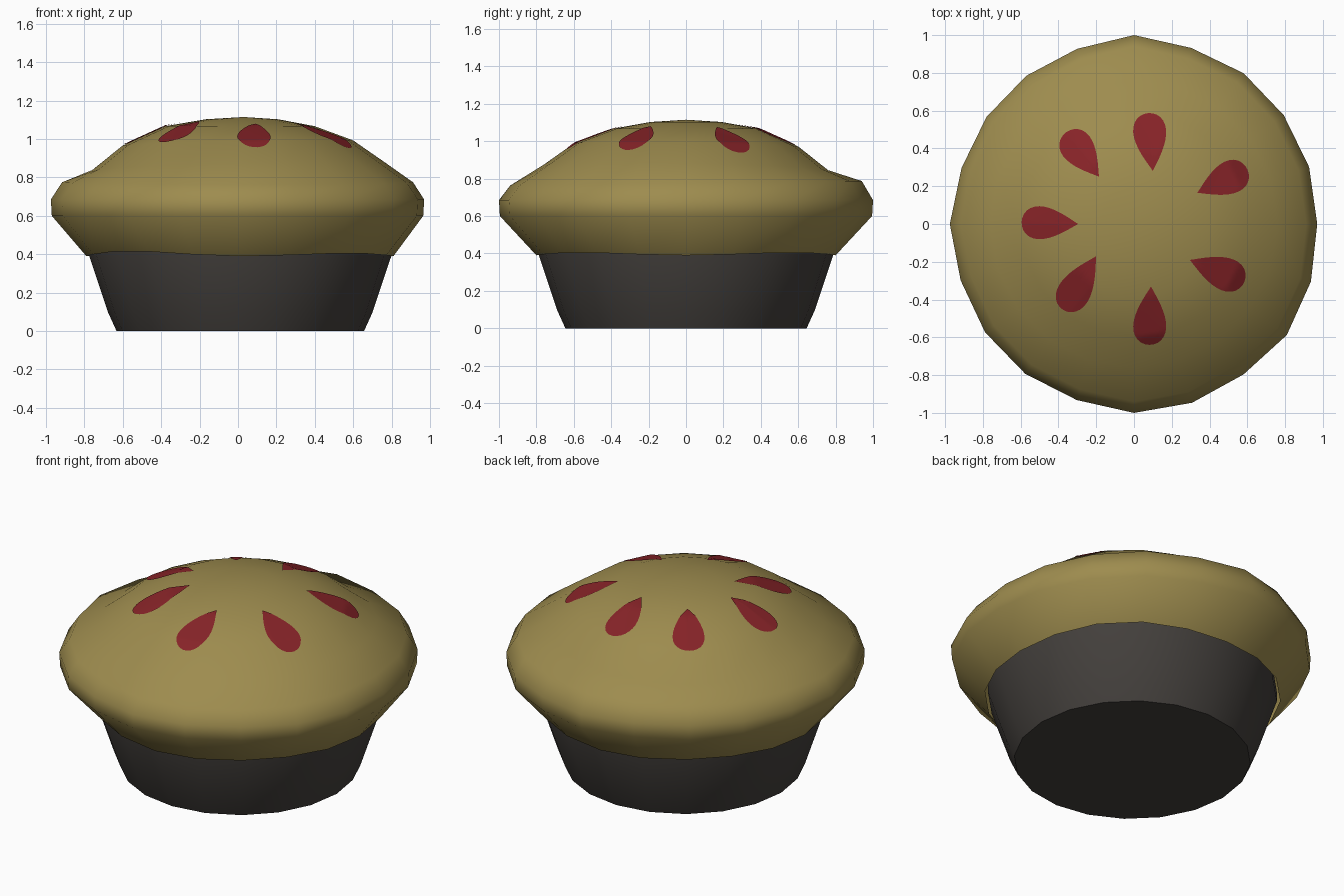
import bpy, bmesh, math
from mathutils import Vector
from mathutils.bvhtree import BVHTree

if "Cube" in bpy.data.objects:
    bpy.data.objects.remove(bpy.data.objects["Cube"])

N = 20


def material(name, rgb):
    m = bpy.data.materials.new(name)
    m.diffuse_color = (*rgb, 1)
    m.use_nodes = True
    m.node_tree.nodes["Principled BSDF"].inputs["Base Color"].default_value = m.diffuse_color
    return m


crust_mat = material("baked_crust", (0.34, 0.262, 0.077))
tin_mat = material("dark_tin", (0.056, 0.050, 0.045))
fruit_mat = material("red_filling", (0.24, 0.017, 0.021))


def make_object(name, verts, faces, mat, angle=180):
    me = bpy.data.meshes.new(name)
    me.from_pydata(verts, [], faces)
    bm = bmesh.new()
    bm.from_mesh(me)
    bmesh.ops.remove_doubles(bm, verts=bm.verts, dist=1e-5)
    bm.to_mesh(me)
    bm.free()
    me.materials.append(mat)
    ob = bpy.data.objects.new(name, me)
    bpy.context.collection.objects.link(ob)
    bpy.ops.object.select_all(action='DESELECT')
    ob.select_set(True)
    bpy.context.view_layer.objects.active = ob
    bpy.ops.object.shade_smooth_by_angle(angle=math.radians(angle))
    return ob


def bridge(rings, n):
    """Quads between consecutive rings of n points."""
    return [(r * n + i, r * n + (i + 1) % n, (r + 1) * n + (i + 1) % n, (r + 1) * n + i)
            for r in range(rings - 1) for i in range(n)]


def angles(n):
    return [2 * math.pi * i / n for i in range(n)]


# Tin: tapered cup with a flat base, its open top hidden in the crust
profile = [(0.645, 0), (0.688, 0.095), (0.79, 0.40), (0.79, 0.46)]
verts = [(0.012 + r * math.cos(a), r * math.sin(a), z) for r, z in profile for a in angles(N)]
faces = bridge(len(profile), N) + [tuple(reversed(range(N)))]
make_object("tin", verts, faces, tin_mat, 40)

# Crust: hand-shaped outline, wavy hem, bulging rim and a dome
outline = [.97, .975, .98, .987, .98, 1.0, .975, .97, .965, .96,
           .975, .965, .975, .98, .98, 1.0, .995, .985, 1.0, .985]


def crust_rings():
    rings = []
    for kind in range(8):
        for i, a in enumerate(angles(N)):
            c, s, R = math.cos(a), math.sin(a), outline[i]
            cx = 0
            if kind == 0:      # hem, lifted between the main directions
                lift = 0.015 * (1 - math.cos(4 * a)) / 2 * (1.8 if c < 0 and s < 0 else 1)
                r, z, cx = 0.80 + lift * 0.5, 0.39 + lift, 0.01
            elif kind == 1:    # lower rim
                r, z = R * 0.995, 0.60
            elif kind == 2:    # upper rim
                r, z = R, 0.685
            elif kind == 3:    # rim top
                r, z = R * 0.94, 0.775 + 0.012 * s
            elif kind == 4:    # shoulder
                r, z = 0.76, 0.86 + 0.022 * c - 0.015 * s
            elif kind == 5:
                r, z = 0.60, 0.98 + 0.013 * c - 0.008 * s
            elif kind == 6:
                r, z, cx = 0.39, 1.067, 0.01
            else:
                r, z, cx = 0.19, 1.103, 0.02
            rings.append((cx + r * c, r * s, z))
    return rings


verts = crust_rings()
faces = bridge(8, N)
top = len(verts)
verts.append((0.03, 0, 1.115))
faces += [(7 * N + i, 7 * N + (i + 1) % N, top) for i in range(N)]
make_object("crust", verts, faces, crust_mat)

# Filling slits: thin teardrops laid on the dome, each given by tip and round end
surface = BVHTree.FromPolygons([Vector(v) for v in verts], faces)
slits = [((.10, .28), (.075, .587)), ((.335, .165), (.60, .29)),
         ((.295, -.19), (.585, -.305)), ((.09, -.33), (.08, -.64)),
         ((-.20, -.17), (-.375, -.455)), ((-.295, 0), (-.595, .01)),
         ((-.185, .25), (-.36, .485))]
M, RINGS = 32, 7


def drop_to_dome(p):
    hit, normal, _, _ = surface.ray_cast(Vector((p.x, p.y, 3)), Vector((0, 0, -1)))
    return hit + Vector((0, 0, 0.005))


for k, (tip, end) in enumerate(slits):
    tip, end = Vector(tip), Vector(end)
    along = end - tip
    side = Vector((-along.y, along.x)).normalized()
    core = tip + along * 0.65
    pts = []
    for j in range(RINGS):
        f = 1 - j / RINGS
        for t in angles(M):
            w = 0.118 * math.sin(t) * abs(math.sin(t / 2)) ** 1.2
            edge = tip + along * (1 - math.cos(t)) / 2 - side * w
            pts.append(drop_to_dome(core + (edge - core) * f))
    pts.append(drop_to_dome(core))
    fs = bridge(RINGS, M)
    fs += [((RINGS - 1) * M + i, (RINGS - 1) * M + (i + 1) % M, RINGS * M) for i in range(M)]
    # keep every face looking up
    up = []
    for f in fs:
        a, b, c = (pts[f[0]], pts[f[1]], pts[f[2]])
        up.append(f if (b - a).cross(c - a).z > 0 else tuple(reversed(f)))
    make_object(f"filling_slit_{k + 1}", pts, up, fruit_mat)
